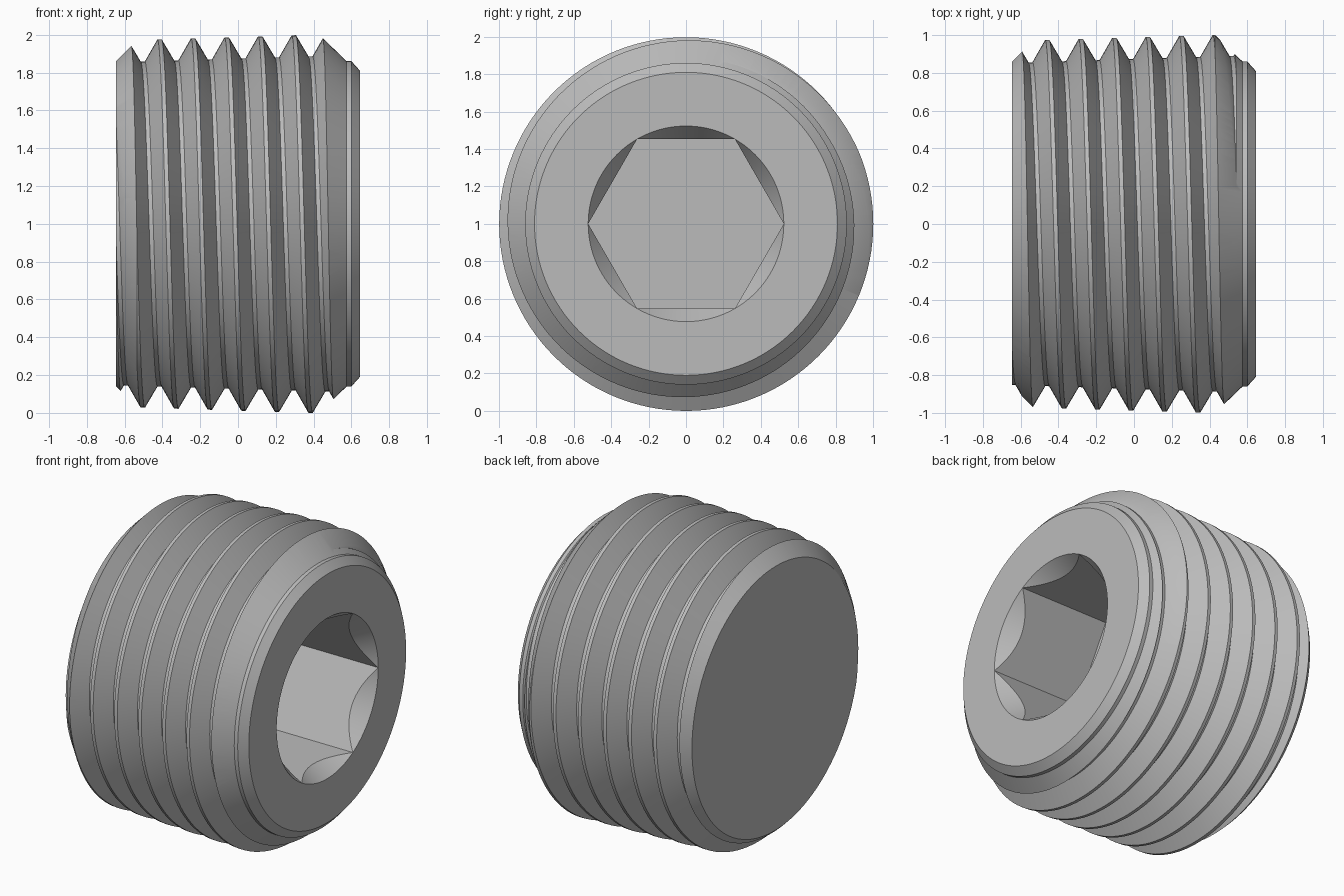
import bpy, bmesh
from math import sin, cos, pi, radians
from mathutils import Matrix

default = bpy.data.objects.get("Cube")
if default:
    bpy.data.objects.remove(default, do_unlink=True)

SEG = 128          # segments around the axis
PITCH = 0.1775     # thread pitch
FLAT = 0.011       # half width of crest and root flats
END = 0.645        # half length of the plug

steel = bpy.data.materials.new("grey steel")
steel.use_nodes = True
grey = (0.5, 0.5, 0.5, 1)
steel.diffuse_color = grey
steel.node_tree.nodes["Principled BSDF"].inputs["Base Color"].default_value = grey


def finish(name, bm):
    bmesh.ops.recalc_face_normals(bm, faces=bm.faces)
    mesh = bpy.data.meshes.new(name)
    bm.to_mesh(mesh)
    bm.free()
    mesh.materials.append(steel)
    obj = bpy.data.objects.new(name, mesh)
    bpy.context.collection.objects.link(obj)
    return obj


def around(x, r, angle):
    # angle 0 points up and grows toward the front
    return (x, -r * sin(angle), 1 + r * cos(angle))


def lathe(name, profile, sides=SEG, start=0.0):
    # closed solid turned about the x axis from (x, radius) points
    bm = bmesh.new()
    rings = [[bm.verts.new(around(x, r, start + 2 * pi * i / sides))
              for i in range(sides)] for x, r in profile]
    for a, b in zip(rings, rings[1:]):
        for i in range(sides):
            j = (i + 1) % sides
            bm.faces.new((a[i], a[j], b[j], b[i]))
    bm.faces.new(rings[0])
    bm.faces.new(rings[-1])
    return finish(name, bm)


def thread(name, first, turns):
    # tapered helical thread: each pitch has two crest and two root points
    bm = bmesh.new()
    steps = [(-FLAT, 0), (FLAT, 0), (PITCH / 2 - FLAT, 0.115), (PITCH / 2 + FLAT, 0.115)]
    points = [(first + k * PITCH + dx, depth) for k in range(turns) for dx, depth in steps]
    n = len(steps)
    rings = []
    for x0, depth in points:
        ring = []
        for i in range(SEG):
            x = x0 + PITCH * i / SEG
            ring.append(bm.verts.new(around(x, 0.988 + 0.031 * x - depth, 2 * pi * i / SEG)))
        rings.append(ring)
    for j in range(len(rings) - n - 1):
        a, b = rings[j], rings[j + 1]
        for i in range(SEG - 1):
            bm.faces.new((a[i], a[i + 1], b[i + 1], b[i]))
        # the seam joins one turn to the next
        bm.faces.new((a[-1], rings[j + n][0], rings[j + n + 1][0], b[-1]))
    for v in [v for v in bm.verts if not v.link_faces]:
        bm.verts.remove(v)
    # close both ends with fans to the axis
    edges = [e for e in bm.edges if e.is_boundary]
    for side in (-1, 1):
        group = [e for e in edges if e.verts[0].co.x * side > 0]
        reach = max(e.verts[0].co.x * side for e in group)
        tip = bm.verts.new((side * reach, 0, 1))
        for e in group:
            bm.faces.new((e.verts[0], e.verts[1], tip))
    return finish(name, bm)


def boolean(obj, tool, operation):
    mod = obj.modifiers.new(tool.name, 'BOOLEAN')
    mod.object = tool
    mod.operation = operation
    mod.solver = 'EXACT'
    bpy.context.view_layer.objects.active = obj
    bpy.ops.object.modifier_apply(modifier=mod.name)
    bpy.data.objects.remove(tool, do_unlink=True)


# Threaded body, trimmed to the chamfered ends
plug = thread("threaded_plug", -0.415 - 4 * PITCH, 13)
blank = lathe("turned_blank", [(-END, 0.86), (-0.4, 1.105), (0.32, 1.105),
                               (0.575, 0.86), (0.6, 0.86), (END, 0.81)])
boolean(plug, blank, 'INTERSECT')

# Hexagonal socket with a conical lead-in
hexagon = lathe("hex_cutter", [(0, 0.523), (0.8, 0.523)], 6, pi / 6)
boolean(plug, hexagon, 'DIFFERENCE')
cone = lathe("countersink_cutter", [(END - 0.2, 0.383), (END + 0.1, 0.593)])
boolean(plug, cone, 'DIFFERENCE')

# Smooth turned surfaces with sharp thread edges
bpy.ops.object.select_all(action='DESELECT')
plug.select_set(True)
bpy.context.view_layer.objects.active = plug
bpy.ops.object.shade_smooth_by_angle(angle=radians(20))
